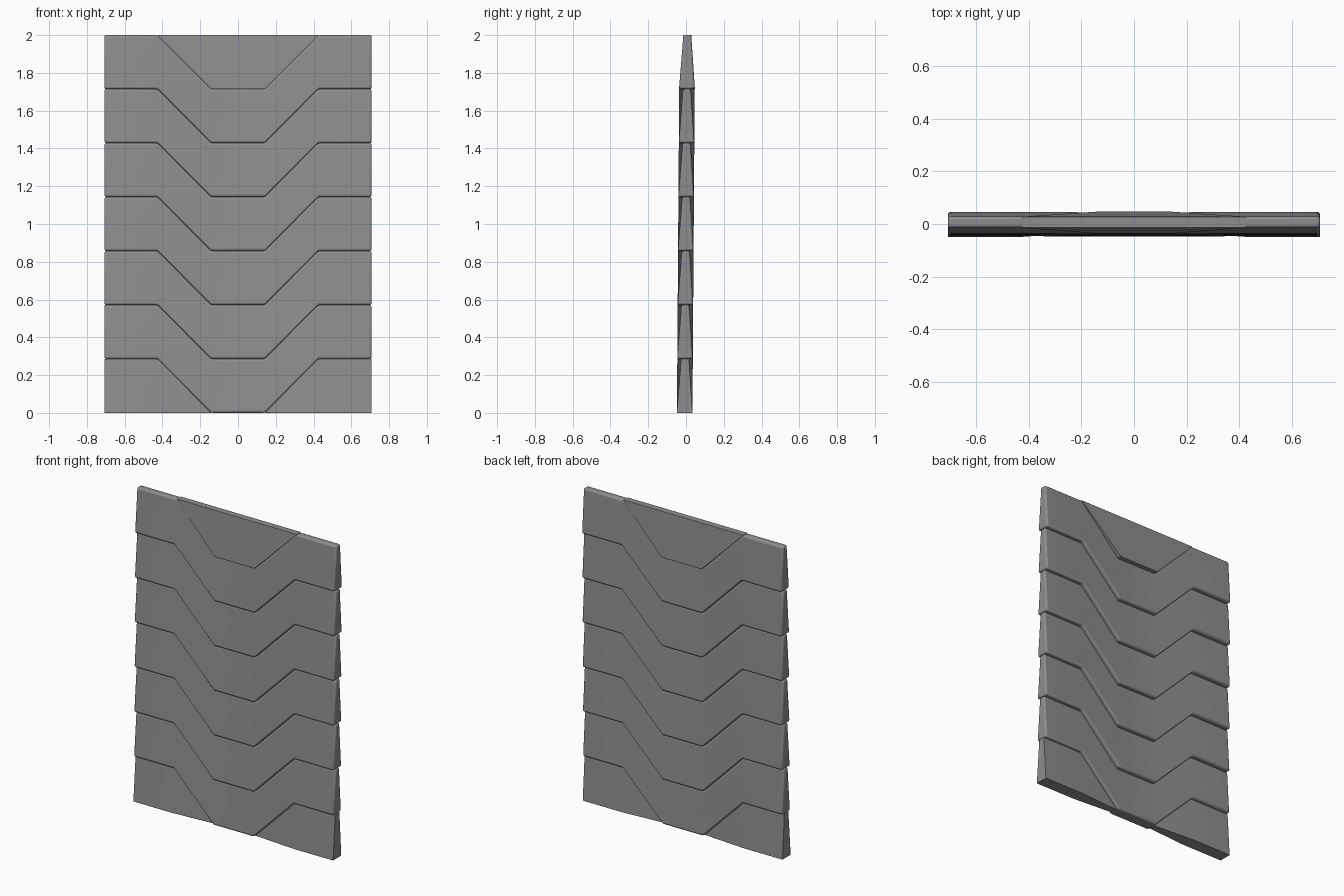
import bpy
import bmesh
import math

if "Cube" in bpy.data.objects:
    bpy.data.objects.remove(bpy.data.objects["Cube"])

STEP = 2 / 7          # height of one row
HALF_W = 0.708        # half width of the panel
IN_X, OUT_X = 0.142, 0.425   # bend positions of the chevron
THICK, THIN = 0.042, 0.021   # half thickness at lower and upper edge

grey = bpy.data.materials.new("mid grey")
grey.diffuse_color = (0.27, 0.27, 0.27, 1)
grey.use_nodes = True
grey.node_tree.nodes["Principled BSDF"].inputs["Base Color"].default_value = grey.diffuse_color


def make_slat(name, columns):
    """columns: (x, lower z, upper z, lower half thickness, upper half thickness)"""
    bm = bmesh.new()
    rings = []
    for x, z0, z1, t0, t1 in columns:
        c0, c1 = -0.007 + 0.007 * z0, -0.007 + 0.007 * z1   # slight lean
        rings.append([bm.verts.new(p) for p in (
            (x, c0 - t0, z0), (x, c0 + t0, z0), (x, c1 + t1, z1), (x, c1 - t1, z1))])
    for a, b in zip(rings, rings[1:]):
        for i in range(4):
            j = (i + 1) % 4
            bm.faces.new((a[i], a[j], b[j], b[i]))
    bm.faces.new(rings[0])
    bm.faces.new(rings[-1])
    bmesh.ops.remove_doubles(bm, verts=bm.verts, dist=1e-5)
    # merge collapsed faces at pointed ends
    bmesh.ops.dissolve_degenerate(bm, dist=1e-5, edges=bm.edges)
    bmesh.ops.recalc_face_normals(bm, faces=bm.faces)
    mesh = bpy.data.meshes.new(name)
    bm.to_mesh(mesh)
    bm.free()
    mesh.materials.append(grey)
    ob = bpy.data.objects.new(name, mesh)
    bpy.context.collection.objects.link(ob)
    bev = ob.modifiers.new("rounded edges", 'BEVEL')
    bev.width = 0.011
    bev.segments = 3
    bev.limit_method = 'ANGLE'
    bev.angle_limit = math.radians(25)
    bpy.ops.object.select_all(action='DESELECT')
    bpy.context.view_layer.objects.active = ob
    ob.select_set(True)
    bpy.ops.object.shade_smooth_by_angle(angle=math.radians(40))


# full chevron slats
for k in range(1, 7):
    cols = []
    for x in (-HALF_W, -OUT_X, -IN_X, IN_X, OUT_X, HALF_W):
        z = STEP * (k if abs(x) > 0.3 else k - 1)
        cols.append((x, z, z + STEP, THICK, THIN))
    make_slat(f"chevron_slat_{k}", cols)

# bottom corner pieces, thinning towards the centre
for side, s in (("left", -1), ("right", 1)):
    make_slat(f"bottom_corner_{side}", [
        (s * IN_X, 0, 0.003, THIN, THIN),
        (s * OUT_X, 0, STEP, THICK, THIN),
        (s * HALF_W, 0, STEP, THICK, THIN)])

# top centre piece
top = 2.0
make_slat("top_centre", [
    (-OUT_X, top - 0.003, top, THIN, THIN),
    (-IN_X, top - STEP, top, THICK, THIN),
    (IN_X, top - STEP, top, THICK, THIN),
    (OUT_X, top - 0.003, top, THIN, THIN)])
